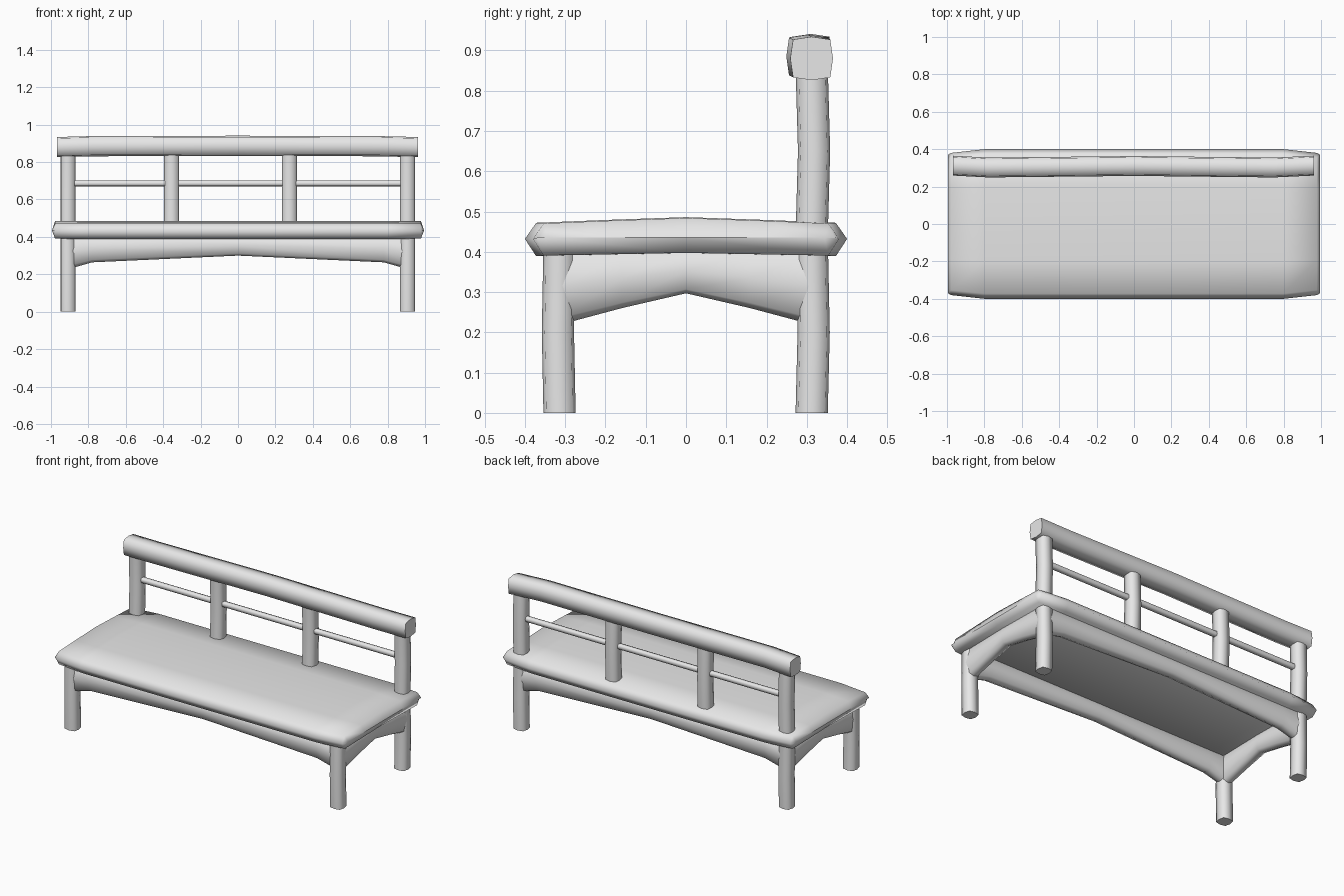
import bpy, bmesh, math
from mathutils import Vector

cube = bpy.data.objects.get("Cube")
if cube:
    bpy.data.objects.remove(cube, do_unlink=True)

grey = bpy.data.materials.new("plain grey")
grey.use_nodes = True
GREY = (0.8, 0.8, 0.8, 1)
grey.diffuse_color = GREY
grey.node_tree.nodes["Principled BSDF"].inputs["Base Color"].default_value = GREY


def loft(name, rings):
    """Skin a list of equal-length closed rings, with caps at both ends."""
    bm = bmesh.new()
    rows = [[bm.verts.new(p) for p in ring] for ring in rings]
    n = len(rows[0])
    for a, b in zip(rows, rows[1:]):
        for i in range(n):
            j = (i + 1) % n
            bm.faces.new((a[i], a[j], b[j], b[i]))
    bm.faces.new(rows[0])
    bm.faces.new(rows[-1])
    bmesh.ops.remove_doubles(bm, verts=bm.verts, dist=0.0005)
    bmesh.ops.recalc_face_normals(bm, faces=bm.faces)
    mesh = bpy.data.meshes.new(name)
    bm.to_mesh(mesh)
    bm.free()
    mesh.materials.append(grey)
    mesh.shade_smooth()
    mesh.set_sharp_from_angle(angle=math.radians(75))
    obj = bpy.data.objects.new(name, mesh)
    bpy.context.collection.objects.link(obj)
    return obj


def log_ring(centre, u, v, half_u, half_v, corner=0.82):
    """Eight-sided rounded square around a centre, spanned by axes u and v."""
    ring = []
    for a, b in ((1, 0), (1, 1), (0, 1), (-1, 1), (-1, 0), (-1, -1), (0, -1), (1, -1)):
        k = corner if a and b else 1
        ring.append(Vector(centre) + u * (a * k * half_u) + v * (b * k * half_v))
    return ring


X, Y, Z = Vector((1, 0, 0)), Vector((0, 1, 0)), Vector((0, 0, 1))


def post(name, x, y, stations):
    """Upright log; stations are (height, sideways bow in y)."""
    loft(name, [log_ring((x, y + bow, z), X, Y, 0.04, 0.04) for z, bow in stations])


# Legs; the rear pair carries on up to the top rail
for side, x in (("right", -0.91), ("left", 0.906)):
    post("front_leg_" + side, x, -0.314, [(0, 0), (0.2, -0.004), (0.42, 0)])
    post("rear_leg_" + side, x, 0.312,
         [(0, 0), (0.2, 0.005), (0.44, 0), (0.65, 0.006), (0.86, 0)])

# Middle back posts
for side, x in (("right", -0.355), ("left", 0.275)):
    post("back_post_" + side, x, 0.312, [(0.44, 0), (0.65, 0.006), (0.86, 0)])

# Seat slab with a crowned top and pointed rim
def seat_ring(x, half_y, thick):
    mid = 0.432
    top = [(-1, 0), (-0.93, 0.04), (-0.5, 0.047), (0, 0.054), (0.5, 0.047), (0.93, 0.04), (1, 0)]
    low = [(0.93, -0.043), (0, -0.036), (-0.93, -0.043)]
    return [(x, f * half_y, mid + h * thick) for f, h in top + low]


def seat_tip(x, half_y):
    """Flattened end ring whose lower points fold onto the upper ones."""
    return [(x, f * half_y, 0.435) for f in (-1, -0.93, -0.5, 0, 0.5, 0.93, 1, 0.93, 0, -0.93)]


loft("seat", [seat_tip(-0.995, 0.37), seat_ring(-0.978, 0.38, 0.96), seat_ring(-0.8, 0.4, 1),
              seat_ring(0, 0.4, 1),
              seat_ring(0.8, 0.4, 1), seat_ring(0.978, 0.38, 0.96), seat_tip(0.995, 0.37)])

# Arched aprons under the seat
def apron(name, along, across, offset, stations):
    """Stations are (distance from the middle, underside height)."""
    path = [(-d, z) for d, z in reversed(stations)] + stations[1:]
    top = 0.41
    rings = []
    for d, low in path:
        centre = along * d + across * offset + Z * ((top + low) / 2)
        rings.append(log_ring(centre, across, Z, 0.036, (top - low) / 2))
    loft(name, rings)


for name, sign in (("front", -1), ("rear", 1)):
    apron("apron_" + name, X, Y, sign * 0.314, [(0, 0.3), (0.78, 0.264), (0.9, 0.23)])
for name, sign in (("right", -1), ("left", 1)):
    apron("apron_" + name, Y, X, sign * 0.908, [(0, 0.297), (0.16, 0.26), (0.31, 0.22)])

# Thick top rail, slightly wavy
loft("top_rail", [log_ring((x, y, z), Y, Z, 0.053, 0.054, 0.87) for x, y, z in (
    (-0.967, 0.312, 0.88), (-0.78, 0.302, 0.885), (0, 0.31, 0.887),
    (0.75, 0.302, 0.885), (0.962, 0.312, 0.88))])

# Thin rod through the back posts
loft("back_rod", [log_ring((x, 0.314, 0.686), Y, Z, 0.016, 0.016) for x in (-0.9, 0.9)])
